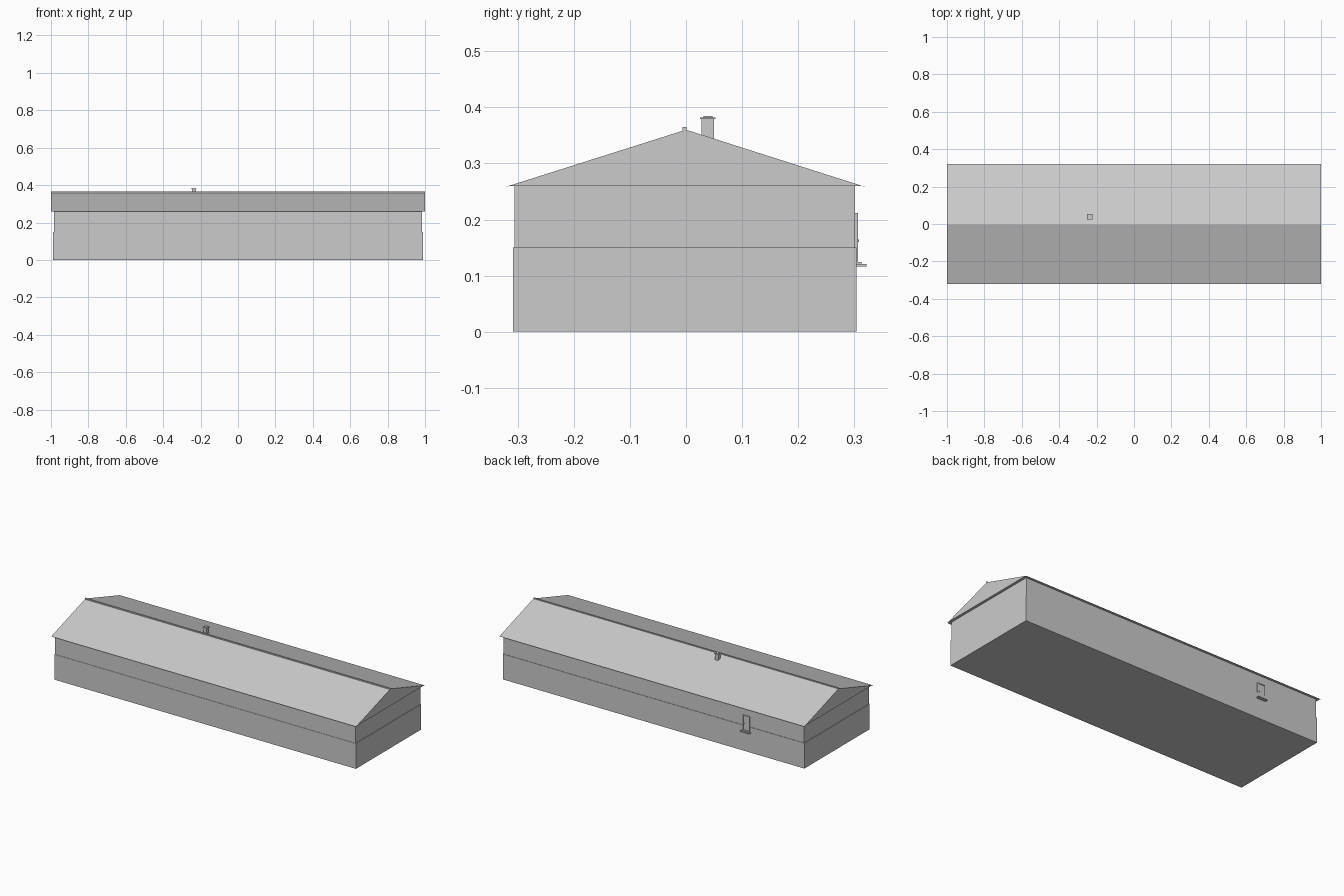
import bpy
import bmesh

cube = bpy.data.objects.get("Cube")
if cube:
    bpy.data.objects.remove(cube, do_unlink=True)

grey = bpy.data.materials.new("plain_grey")
grey.use_nodes = True
colour = (0.6, 0.6, 0.6, 1)
grey.diffuse_color = colour
grey.node_tree.nodes["Principled BSDF"].inputs["Base Color"].default_value = colour


def add_object(name, bm):
    bmesh.ops.recalc_face_normals(bm, faces=bm.faces)
    mesh = bpy.data.meshes.new(name)
    bm.to_mesh(mesh)
    bm.free()
    mesh.materials.append(grey)
    obj = bpy.data.objects.new(name, mesh)
    bpy.context.collection.objects.link(obj)
    return obj


def box(name, xs, ys, zs):
    bm = bmesh.new()
    bmesh.ops.create_cube(bm, size=1)
    for v in bm.verts:
        for axis, (low, high) in enumerate((xs, ys, zs)):
            v.co[axis] = low if v.co[axis] < 0 else high
    return add_object(name, bm)


def extrude_along_x(name, profile, half):
    bm = bmesh.new()
    face = bm.faces.new([bm.verts.new((-half, y, z)) for y, z in profile])
    moved = bmesh.ops.extrude_face_region(bm, geom=[face])["geom"]
    verts = [g for g in moved if isinstance(g, bmesh.types.BMVert)]
    bmesh.ops.translate(bm, verts=verts, vec=(2 * half, 0, 0))
    return add_object(name, bm)


# Walls: the lower storey stands slightly proud of the upper one
box("lower_walls", (-0.989, 0.989), (-0.308, 0.3035), (0, 0.15))
box("upper_walls", (-0.985, 0.985), (-0.306, 0.301), (0.15, 0.262))

# Gabled roof with thin drooping eaves, and its ridge cap
extrude_along_x("roof", [(-0.322, 0.258), (0, 0.36), (0.32, 0.258),
                         (0.311, 0.26), (-0.313, 0.26)], 1)
box("ridge_cap", (-1, 1), (-0.006, 0.001), (0.355, 0.365))

# Chimney with a two-step cap
chimney_x, chimney_y = -0.236, 0.039
for name, r, z0, z1 in (("chimney_stack", 0.011, 0.33, 0.38),
                        ("chimney_cap", 0.014, 0.379, 0.382),
                        ("chimney_top", 0.008, 0.382, 0.3845)):
    box(name, (chimney_x - r, chimney_x + r), (chimney_y - r, chimney_y + r), (z0, z1))

# Raised back door with frame, handle and steps
door_x = -0.608
wall_y = 0.298
box("door_panel", (door_x - 0.02, door_x + 0.02), (wall_y, 0.304), (0.121, 0.207))
for side, name in ((-1, "right"), (1, "left")):
    centre = door_x + side * 0.0215
    box("door_jamb_" + name, (centre - 0.0025, centre + 0.0025), (wall_y, 0.3065), (0.121, 0.2115))
box("door_lintel", (door_x - 0.024, door_x + 0.024), (wall_y, 0.3065), (0.207, 0.2115))
box("door_handle", (door_x + 0.011, door_x + 0.016), (wall_y, 0.3085), (0.16, 0.164))
box("upper_step", (door_x - 0.024, door_x + 0.024), (wall_y, 0.3125), (0.121, 0.1245))
box("lower_step", (door_x - 0.03, door_x + 0.03), (wall_y, 0.322), (0.116, 0.121))
